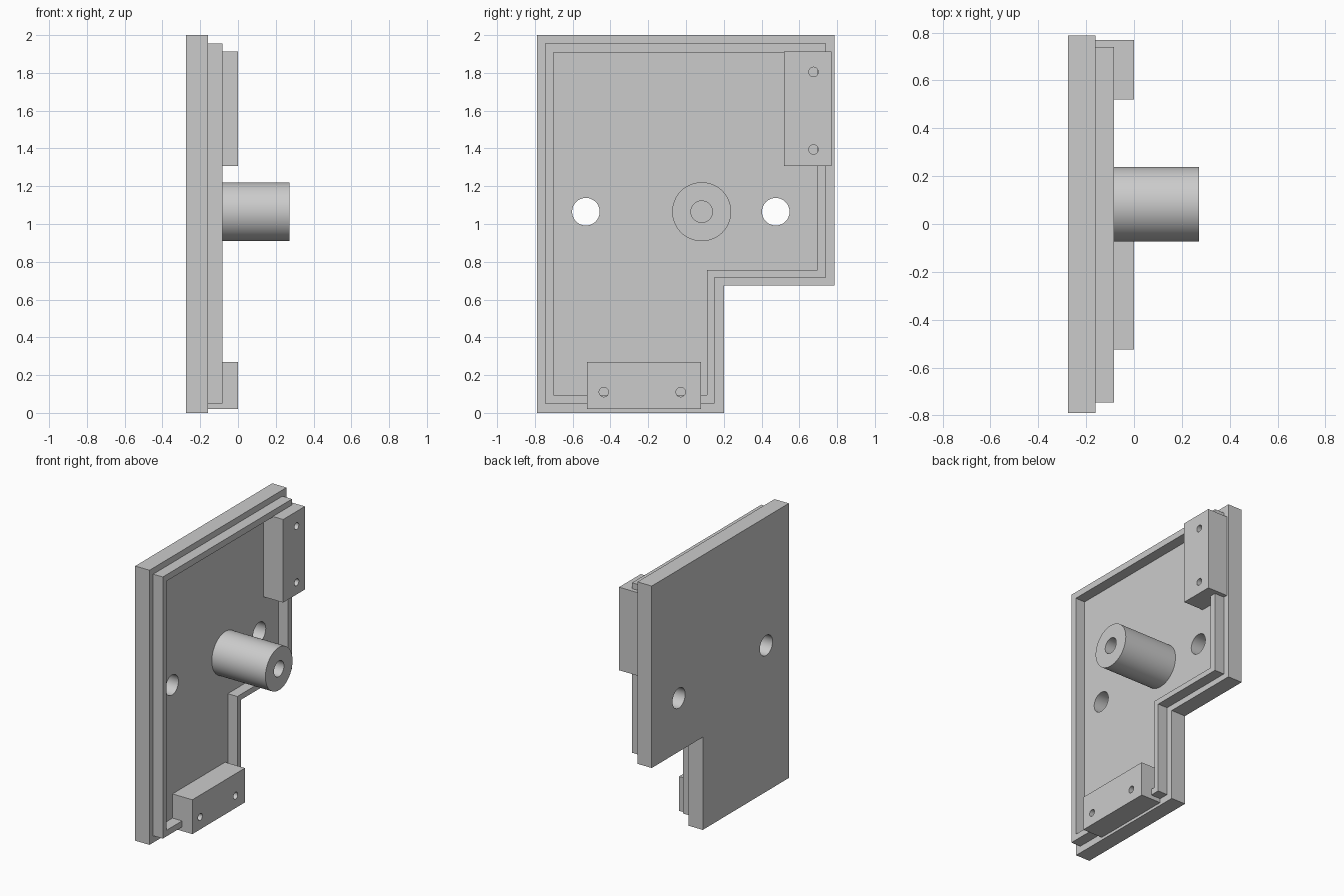
import bpy
import bmesh
from math import cos, sin, tau, radians
from mathutils import Matrix

cube = bpy.data.objects.get("Cube")
if cube:
    bpy.data.objects.remove(cube, do_unlink=True)

grey = bpy.data.materials.new("plain grey")
grey.use_nodes = True
colour = (0.6, 0.6, 0.6, 1)
grey.diffuse_color = colour
grey.node_tree.nodes["Principled BSDF"].inputs["Base Color"].default_value = colour

# Profiles are drawn in (y, z) and extruded along x
TO_WORLD = Matrix(((0, 0, 1, 0), (1, 0, 0, 0), (0, 1, 0, 0), (0, 0, 0, 1)))


def circle(y, z, r, n=64):
    return [(y + r * cos(tau * i / n), z + r * sin(tau * i / n)) for i in range(n)]


def rect(y0, y1, z0, z1):
    return [(y0, z0), (y1, z0), (y1, z1), (y0, z1)]


def stepped(y0, y_notch, y1, z0, z_notch, z1):
    return [(y0, z0), (y_notch, z0), (y_notch, z_notch),
            (y1, z_notch), (y1, z1), (y0, z1)]


def slab(name, x0, x1, outline, *holes):
    curve = bpy.data.curves.new(name + "_profile", "CURVE")
    curve.dimensions = "2D"
    curve.fill_mode = "BOTH"
    curve.extrude = (x1 - x0) / 2
    for loop in (outline, *holes):
        spline = curve.splines.new("POLY")
        spline.points.add(len(loop) - 1)
        for point, (y, z) in zip(spline.points, loop):
            point.co = (y, z, 0, 1)
        spline.use_cyclic_u = True
    helper = bpy.data.objects.new(name + "_helper", curve)
    bpy.context.collection.objects.link(helper)
    bpy.context.view_layer.update()
    deps = bpy.context.evaluated_depsgraph_get()
    mesh = bpy.data.meshes.new_from_object(helper.evaluated_get(deps))
    bpy.data.objects.remove(helper, do_unlink=True)

    bm = bmesh.new()
    bm.from_mesh(mesh)
    bmesh.ops.remove_doubles(bm, verts=bm.verts, dist=0.0001)
    bm.transform(Matrix.Translation(((x0 + x1) / 2, 0, 0)) @ TO_WORLD)
    bmesh.ops.recalc_face_normals(bm, faces=bm.faces)
    bm.to_mesh(mesh)
    bm.free()
    mesh.name = name
    mesh.materials.clear()
    mesh.materials.append(grey)
    obj = bpy.data.objects.new(name, mesh)
    bpy.context.collection.objects.link(obj)
    bpy.ops.object.select_all(action="DESELECT")
    obj.select_set(True)
    bpy.context.view_layer.objects.active = obj
    bpy.ops.object.shade_smooth_by_angle(angle=radians(30))
    return obj


BACK, FACE, RIM, PAD, TIP = -0.275, -0.16, -0.083, 0.0, 0.272
MID = 1.065

# Cover plate with two through holes
slab("cover_plate", BACK, FACE, stepped(-0.79, 0.2, 0.787, 0, 0.675, 2),
     circle(-0.53, MID, 0.073), circle(0.475, MID, 0.073))

# Raised rim following the outline
slab("locating_rim", FACE, RIM,
     stepped(-0.747, 0.152, 0.74, 0.05, 0.717, 1.955),
     stepped(-0.702, 0.111, 0.695, 0.094, 0.757, 1.908))

# Mounting blocks with screw holes
slab("upper_block", FACE, PAD, rect(0.52, 0.77, 1.307, 1.912),
     *[circle(0.675, z, 0.025, 32) for z in (1.395, 1.805)])
slab("lower_block", FACE, PAD, rect(-0.525, 0.08, 0.02, 0.27),
     *[circle(y, 0.11, 0.025, 32) for y in (-0.435, -0.028)])

# Central boss with a blind bore
slab("central_boss", FACE, TIP, circle(0.083, MID, 0.156), circle(0.083, MID, 0.057))
